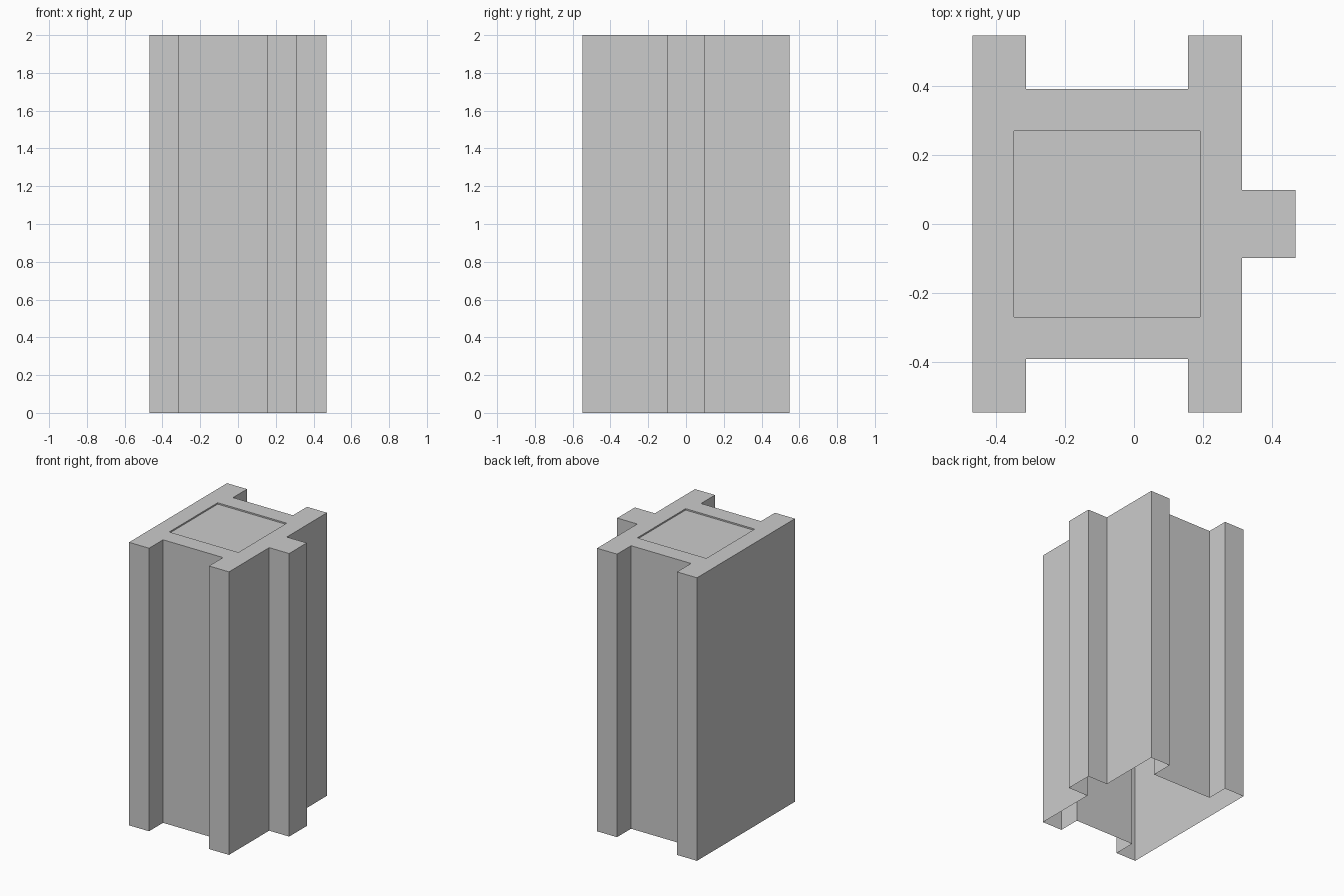
import bpy, bmesh

if "Cube" in bpy.data.objects:
    bpy.data.objects.remove(bpy.data.objects["Cube"])

U = 0.15625      # module that sets the profile steps
H = 2.0          # height
DEPTH = 0.01     # depth of the recess in the top

# Half cross-section (y >= 0), right to left; mirrored across y = 0
OUTER = [(3, 0), (3, .63), (2, .63), (2, 3.5), (1, 3.5), (1, 2.5),
         (-2, 2.5), (-2, 3.5), (-3, 3.5), (-3, 0)]
OUTER = [(x * U, y * U) for x, y in OUTER]
INNER = [(.192, 0), (.192, .27), (-.348, .27), (-.348, 0)]


def make_object(name, build):
    bm = bmesh.new()
    build(bm)
    mesh = bpy.data.meshes.new(name)
    bm.to_mesh(mesh)
    bm.free()
    obj = bpy.data.objects.new(name, mesh)
    bpy.context.collection.objects.link(obj)
    mirror = obj.modifiers.new("mirror", 'MIRROR')
    mirror.use_axis = (False, True, False)
    mirror.merge_threshold = 0.0005
    return obj


def ring(bm, points, z):
    return [bm.verts.new((x, y, z)) for x, y in points]


def strip(bm, low, high):
    for i in range(len(low) - 1):
        bm.faces.new((low[i], low[i + 1], high[i + 1], high[i]))


def build_shell(bm):
    bottom, top = ring(bm, OUTER, 0), ring(bm, OUTER, H)
    rim, lip = ring(bm, INNER, H), ring(bm, INNER, H - DEPTH)
    strip(bm, bottom, top)             # outer walls, open underneath
    bm.faces.new(top + rim[::-1])      # flat top border
    strip(bm, rim, lip)                # recess sides


def build_panel(bm):
    bm.faces.new(ring(bm, INNER, H - DEPTH))


# Hollow grooved post and its recessed top panel
make_object("post_shell", build_shell)
make_object("top_panel", build_panel)
